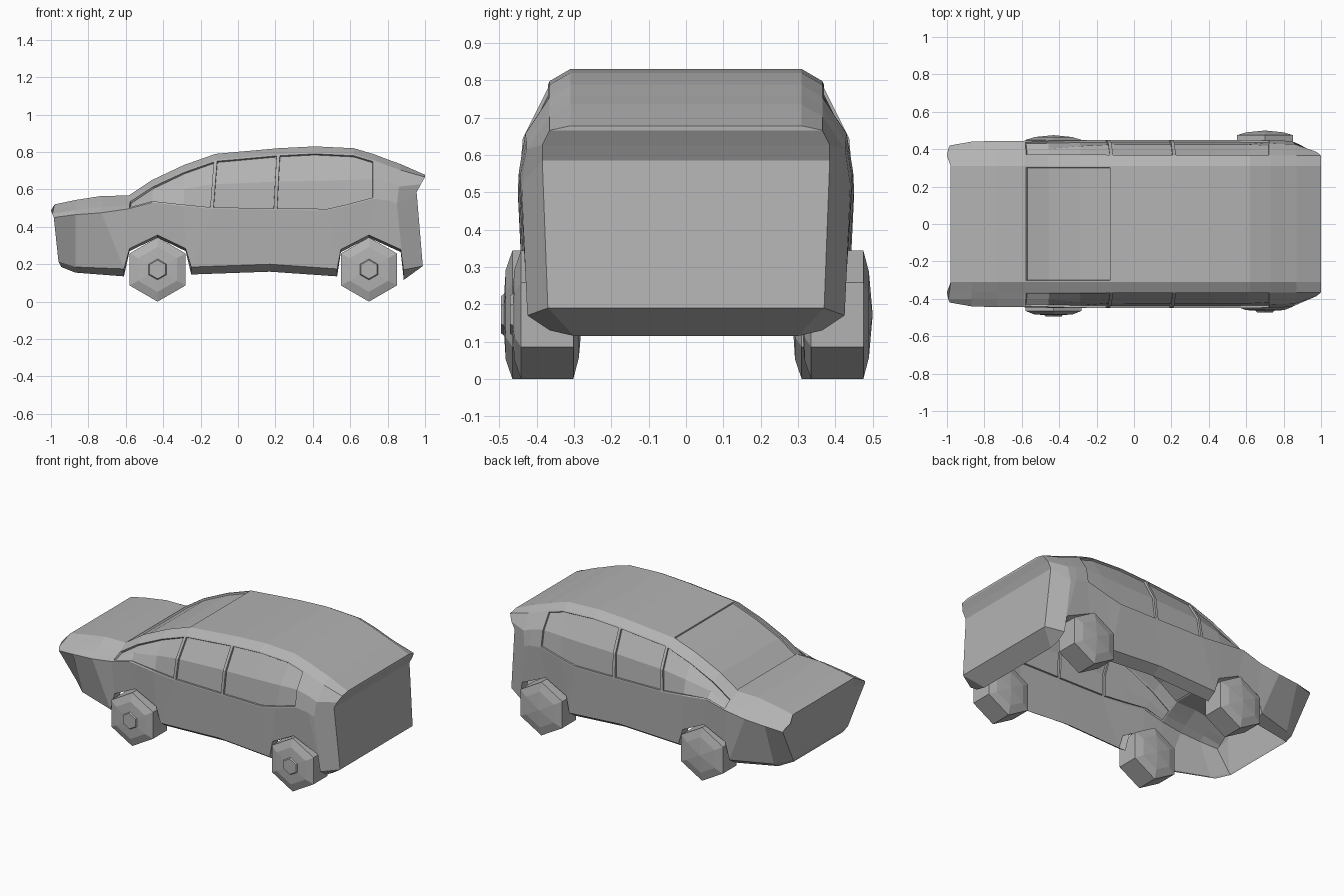
import bpy, bmesh
from math import sin, cos, pi

if "Cube" in bpy.data.objects:
    bpy.data.objects.remove(bpy.data.objects["Cube"])

grey = bpy.data.materials.new("dark_grey")
grey.diffuse_color = (.45, .45, .45, 1)
grey.use_nodes = True
grey.node_tree.nodes["Principled BSDF"].inputs["Base Color"].default_value = grey.diffuse_color


def finish(bm, name):
    me = bpy.data.meshes.new(name)
    bm.to_mesh(me)
    bm.free()
    me.materials.append(grey)
    ob = bpy.data.objects.new(name, me)
    bpy.context.collection.objects.link(ob)
    return ob


# Body stations: sill x, z / belt x, z / roof x, z / belt half width
STATIONS = [
    (-.96, .19, -.985, .45, -1.0, .52, .42),
    (-.87, .155, -.87, .465, -.87, .543, .44),
    (-.61, .135, -.73, .475, -.73, .565, .445),
    (-.58, .27, -.59, .495, -.585, .567, .445),
    (-.43, .342, -.46, .53, -.46, .65, .448),
    (-.28, .27, -.29, .51, -.29, .73, .45),
    (-.25, .145, -.14, .495, -.12, .79, .45),
    (.17, .16, .20, .49, .215, .82, .45),
    (.53, .135, .48, .487, .41, .83, .45),
    (.55, .265, .58, .51, .62, .82, .45),
    (.70, .342, .73, .55, .73, .787, .448),
    (.87, .265, .81, .54, .80, .76, .445),
    (.885, .13, .85, .52, .87, .735, .44),
    (.985, .115, .955, .585, 1.0, .678, .385),
]
LAST = len(STATIONS) - 1


def section(i):
    xb, zb, xm, zm, xt, zt, w = STATIONS[i]
    lift = .04 if zb < .2 else .014
    z3 = zt - (.012 if i == LAST else .032)
    bulge = max(0, min(1, (zt - zm - .08) / .2))
    half = [(xb, w - .075, zb), (xb, w - .015, zb + lift), (xm, w, zm),
            ((xm + xt) / 2, min(w, .405 + .032 * bulge), zm + .52 * (z3 - zm)),
            (xt, .365, z3), (xt, .31, zt)]
    if i == 0:                       # nose narrows downward, hood edge set back
        half[0], half[1] = (-.945, .25, .185), (xb, .28, .215)
        half[5] = (-.98, .31, zt)
    if i == 1:
        half[0], half[1] = (xb, .30, zb), (xb, .345, zb + .03)
    if i == LAST:                    # bumper underside slopes forward
        half[0], half[1] = (.885, .30, .115), (.988, .37, .19)
    return [(x, -y, z) for x, y, z in half] + half[::-1]


# Body shell, open underneath
bm = bmesh.new()
rings = [[bm.verts.new(p) for p in section(i)] for i in range(len(STATIONS))]
grid = {}
for i, (a, b) in enumerate(zip(rings, rings[1:])):
    for j in range(11):
        grid[i, j] = bm.faces.new((a[j], b[j], b[j + 1], a[j + 1]))
# Rear hatch and bumper
tail = rings[-1]
for k in range(5):
    bm.faces.new((tail[k], tail[k + 1], tail[10 - k], tail[11 - k]))
# Nose, recessed between the fenders
nose = rings[0]
e, f = [bm.verts.new((-.972, y, .455)) for y in (-.31, .31)]
bm.faces.new((nose[0], nose[1], nose[10], nose[11]))
bm.faces.new((nose[1], e, f, nose[10]))
bm.faces.new((e, nose[5], nose[6], f))
for r, v in ((nose, e), (nose[::-1], f)):
    bm.faces.new((r[1], r[2], v))
    bm.faces.new((r[2], r[3], r[4], r[5], v))
bmesh.ops.recalc_face_normals(bm, faces=bm.faces[:])
bm.normal_update()
if grid[7, 5].normal.z < 0:
    bmesh.ops.reverse_faces(bm, faces=bm.faces[:])

# Recessed windshield and side windows
panes = [[grid[i, 5] for i in (3, 4, 5)]]
for rows in ((2, 3), (7, 8)):
    for cols in ((3, 4, 5), (6,), (7, 8, 9)):
        panes.append([grid[i, j] for i in cols for j in rows])
for pane in panes:
    bmesh.ops.inset_region(bm, faces=pane, thickness=.009, depth=0, use_even_offset=True)
    bmesh.ops.inset_region(bm, faces=pane, thickness=.001, depth=-.012, use_even_offset=True)
finish(bm, "car_body")

# Wheels: six-sided, stepped rim on -y, shallow dome on +y
RIM = [(.05, -.03), (.056, -.022), (.12, -.018), (.172, 0), (.172, .14), (.115, .155)]


def wheel(name, x, y):
    bm = bmesh.new()
    loops = [[bm.verts.new((r * sin(k * pi / 3), d, r * cos(k * pi / 3)))
              for k in range(6)] for r, d in RIM]
    for a, b in zip(loops, loops[1:]):
        for k in range(6):
            n = (k + 1) % 6
            bm.faces.new((a[k], a[n], b[n], b[k]))
    bm.faces.new(loops[0])
    tip = bm.verts.new((0, .165, 0))
    for k in range(6):
        bm.faces.new((loops[-1][k], loops[-1][(k + 1) % 6], tip))
    bmesh.ops.recalc_face_normals(bm, faces=bm.faces[:])
    ob = finish(bm, name)
    ob.location = (x, y, .172)


wheel("front_wheel_near", -.43, -.465)
wheel("front_wheel_far", -.43, .31)
wheel("rear_wheel_near", .70, -.442)
wheel("rear_wheel_far", .70, .335)
